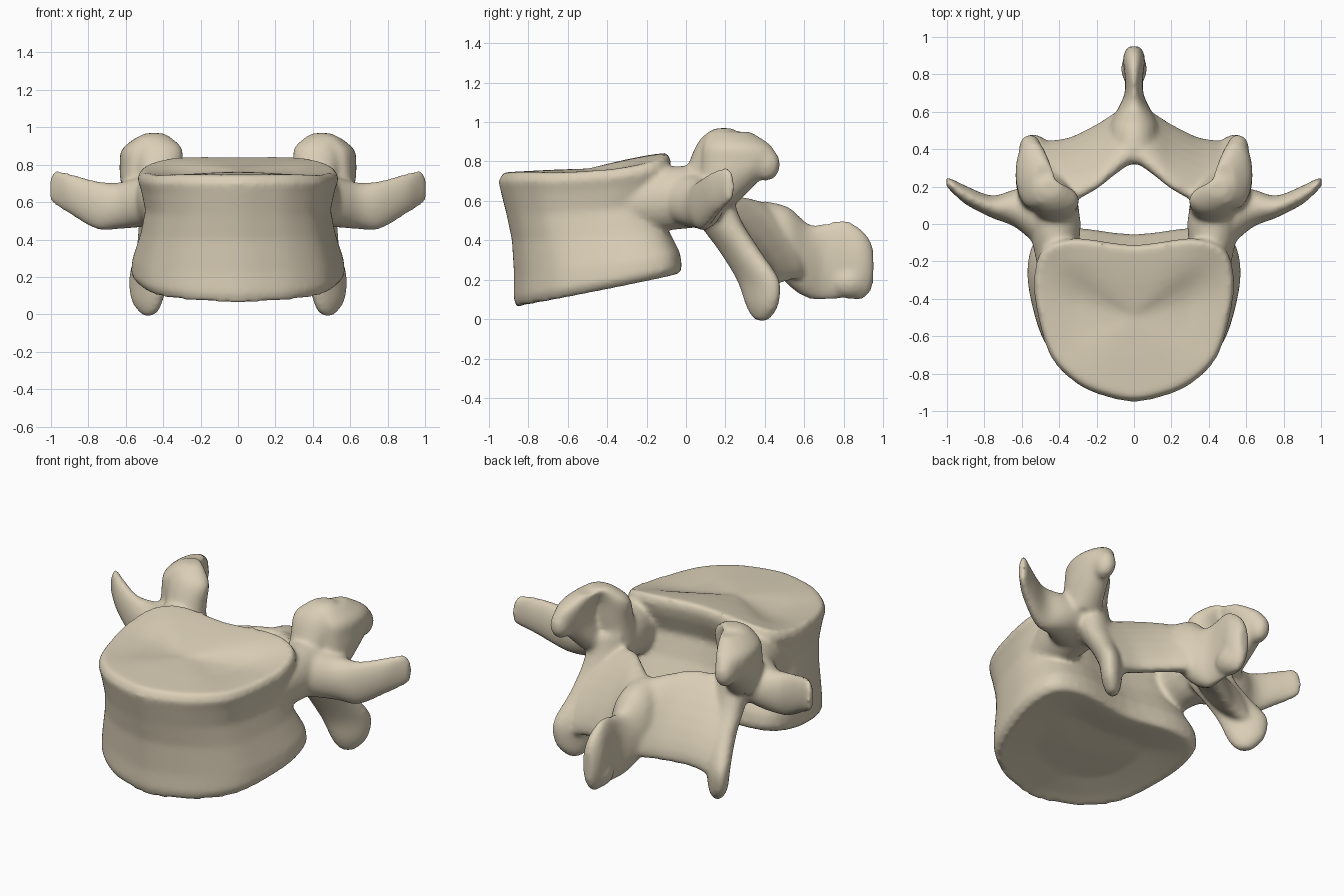
import bpy
import bmesh
import math
from mathutils import Vector

cube = bpy.data.objects.get("Cube")
if cube:
    bpy.data.objects.remove(cube, do_unlink=True)

X, Y, Z = Vector((1, 0, 0)), Vector((0, 1, 0)), Vector((0, 0, 1))
STEPS = 4

bone = bpy.data.materials.new("bone cream")
bone.use_nodes = True
bone_colour = (0.70, 0.62, 0.47, 1)
bone.diffuse_color = bone_colour
shader = bone.node_tree.nodes["Principled BSDF"]
shader.inputs["Base Color"].default_value = bone_colour
shader.inputs["Roughness"].default_value = 0.7


def spline(rows, closed=False):
    """Catmull-Rom interpolation of any list of equally long tuples."""
    n = len(rows)
    pick = (lambda i: rows[i % n]) if closed else (lambda i: rows[max(0, min(n - 1, i))])
    out = []
    for i in range(n if closed else n - 1):
        quad = [pick(i + k) for k in (-1, 0, 1, 2)]
        for s in range(STEPS):
            t = s / STEPS
            out.append(tuple(
                b + 0.5 * t * (c - a + t * (2 * a - 5 * b + 4 * c - d + t * (3 * (b - c) + d - a)))
                for a, b, c, d in zip(*quad)))
    if not closed:
        out.append(rows[-1])
    return out


def skin(bm, rings):
    """Bridge rings of points and close both ends with fans."""
    loops = [[bm.verts.new(p) for p in ring] for ring in rings]
    n = len(loops[0])
    for lower, upper in zip(loops, loops[1:]):
        for i in range(n):
            j = (i + 1) % n
            bm.faces.new((lower[i], lower[j], upper[j], upper[i]))
    for loop in (loops[0], loops[-1]):
        middle = bm.verts.new(sum((v.co for v in loop), Vector()) / n)
        for i in range(n):
            bm.faces.new((loop[i], loop[(i + 1) % n], middle))


def limb(bm, rows, u, v, sides=20, mirrored=True):
    """Loft of ellipses; each row is x, y, z, radius along u, radius along v."""
    rings = []
    for x, y, z, a, b in spline(rows):
        angles = [math.tau * i / sides for i in range(sides)]
        rings.append([Vector((x, y, z)) + u * (a * math.cos(t)) + v * (b * math.sin(t))
                      for t in angles])
    skin(bm, rings)
    if mirrored:
        skin(bm, [[Vector((-p.x, p.y, p.z)) for p in ring] for ring in rings])


def knob(bm, centre, radii, mirrored=True):
    for side in ((1, -1) if mirrored else (1,)):
        made = bmesh.ops.create_uvsphere(bm, u_segments=16, v_segments=10, radius=1)
        for vert in made["verts"]:
            vert.co = Vector((side * centre[0], centre[1], centre[2])) + Vector(
                [c * r for c, r in zip(vert.co, radii)])


def body_point(level, x, t):
    """Place an outline point; the end plate drops a little towards the sides."""
    width, front, back, z_front, z_back = level
    rise = (z_back - z_front) * max(t, 0) ** (1 + 0.3 * z_front)
    return Vector((width * x, front + (back - front) * t,
                   z_front + rise - 0.06 * z_front * x ** 4))


bm = bmesh.new()

# Vertebral body: kidney outline (width, depth from front to back)
half = [(0, 0), (.3, .035), (.57, .11), (.82, .265), (.95, .5), (1, .75), (.9, .94), (.57, 1), (0, .96)]
outline = spline(half + [(-x, t) for x, t in half[-2:0:-1]], closed=True)
# Levels: half width, front y, back y, front z, back z
levels = [(.3, -.65, -.25, .14, .225), (.45, -.79, -.12, .09, .225), (.54, -.86, -.03, .06, .23),
          (.572, -.875, -.02, .11, .27), (.565, -.872, -.03, .22, .34), (.52, -.883, -.1, .4, .48),
          (.495, -.91, -.14, .53, .62), (.52, -.94, -.09, .65, .74), (.538, -.952, -.075, .7, .8),
          (.52, -.925, -.09, .745, .848), (.42, -.83, -.2, .75, .83), (.3, -.7, -.3, .757, .81)]
skin(bm, [[body_point(level, x, t) for x, t in outline] for level in levels])

# Pedicles joining the body to the arch
limb(bm, [(.38, -.3, .59, .12, .14), (.415, -.12, .61, .125, .16),
          (.425, .02, .62, .14, .16), (.45, .18, .63, .13, .15)], X, Z)

# Transverse processes, thin blades reaching out to the sides
limb(bm, [(.4, .0, .61, .17, .14), (.52, .045, .6, .155, .135), (.64, .085, .58, .1, .125),
          (.76, .092, .585, .06, .13), (.9, .155, .645, .05, .11), (.975, .207, .675, .035, .095),
          (1.006, .226, .665, .022, .055)], Y, Z)

# Superior articular processes: an inner front wall and an outer side wall
limb(bm, [(.41, .06, .55, .12, .12), (.42, .1, .75, .12, .1), (.42, .13, .88, .125, .08),
          (.44, .165, .94, .09, .065), (.45, .2, .969, .055, .05)], X, Y)
limb(bm, [(.5, .14, .58, .1, .11), (.54, .23, .72, .09, .16), (.548, .27, .8, .085, .19),
          (.535, .26, .88, .088, .175), (.48, .22, .95, .06, .11)], X, Y)
knob(bm, (.555, .405, .785), (.06, .075, .085))

# Inferior articular processes: diagonal blades hanging down
diagonal, across = (X + Y).normalized(), (X - Y).normalized()
limb(bm, [(.42, .11, .68, .12, .1), (.42, .17, .5, .13, .09), (.44, .27, .35, .13, .075),
          (.475, .365, .2, .14, .065), (.485, .385, .08, .11, .055), (.48, .385, .02, .07, .04),
          (.48, .385, -.01, .03, .02)], diagonal, across)

# Laminae: one sloping plate across the back of a triangular canal
slope = Vector((0, .6, -.8))
plate = [(.45, .28, .35, .26, .08), (.34, .29, .385, .27, .085), (.2, .36, .41, .27, .08),
         (.1, .43, .41, .25, .09)]
limb(bm, plate + [(0, .475, .41, .22, .1)] + [(-r[0], *r[1:]) for r in plate[::-1]],
     slope, slope.cross(X), mirrored=False)

# Spinous process: flat fin with a thickened end
limb(bm, [(0, .4, .46, .12, .14), (0, .52, .37, .13, .2), (0, .62, .295, .085, .19),
          (0, .7, .29, .05, .195), (0, .8, .305, .05, .2), (0, .88, .28, .06, .185),
          (0, .93, .27, .045, .14), (0, .95, .27, .028, .09)], X, Z, mirrored=False)
knob(bm, (0, .83, .19), (.07, .1, .085), mirrored=False)

bmesh.ops.recalc_face_normals(bm, faces=bm.faces[:])
mesh = bpy.data.meshes.new("vertebra")
bm.to_mesh(mesh)
bm.free()
vertebra = bpy.data.objects.new("vertebra", mesh)
bpy.context.scene.collection.objects.link(vertebra)
bpy.context.view_layer.objects.active = vertebra
vertebra.select_set(True)

# Fuse the parts into one surface and soften the joins
remesh = vertebra.modifiers.new("fuse", "REMESH")
remesh.mode = "VOXEL"
remesh.voxel_size = 0.013
soften = vertebra.modifiers.new("soften", "SMOOTH")
soften.factor = 0.5
soften.iterations = 14
for name in ("fuse", "soften"):
    bpy.ops.object.modifier_apply(modifier=name)

vertebra.data.materials.clear()
vertebra.data.materials.append(bone)
bpy.ops.object.shade_smooth_by_angle(angle=math.radians(50))
